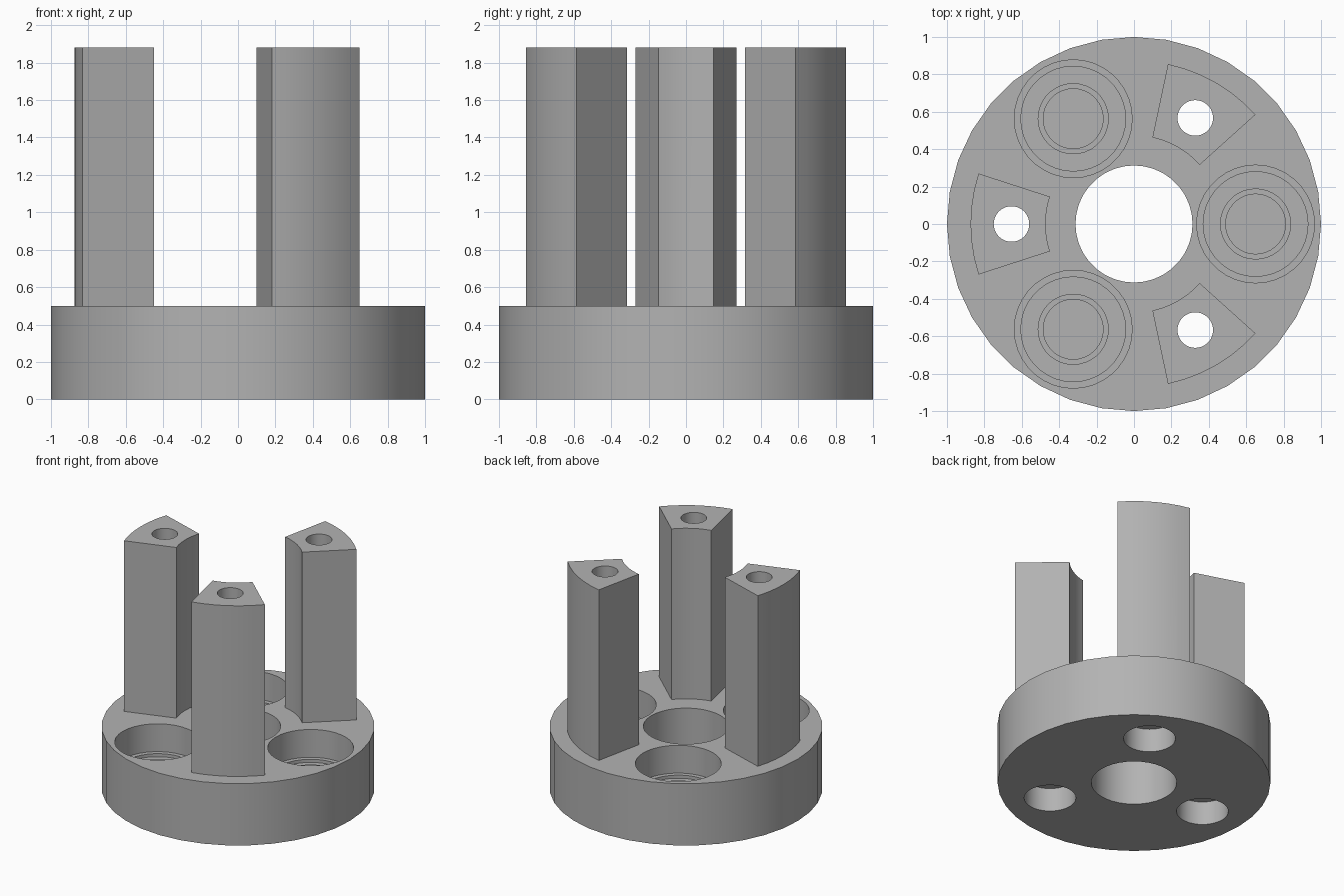
import bpy
import bmesh
from math import cos, sin, radians, pi

cube = bpy.data.objects.get("Cube")
if cube:
    bpy.data.objects.remove(cube, do_unlink=True)

BASE_H, TOP = 0.5, 1.88
RING = 0.655            # radius on which pockets and posts sit

grey = bpy.data.materials.new("plain grey")
grey.use_nodes = True
grey.diffuse_color = (0.45, 0.45, 0.45, 1)
grey.node_tree.nodes["Principled BSDF"].inputs["Base Color"].default_value = grey.diffuse_color


def prism(name, outline, z0, z1):
    """Extrude a flat outline from z0 to z1."""
    bm = bmesh.new()
    face = bm.faces.new([bm.verts.new((x, y, z0)) for x, y in outline])
    top = bmesh.ops.extrude_face_region(bm, geom=[face])["geom"]
    verts = [v for v in top if isinstance(v, bmesh.types.BMVert)]
    bmesh.ops.translate(bm, vec=(0, 0, z1 - z0), verts=verts)
    bmesh.ops.recalc_face_normals(bm, faces=bm.faces)
    mesh = bpy.data.meshes.new(name)
    bm.to_mesh(mesh)
    bm.free()
    mesh.materials.append(grey)
    obj = bpy.data.objects.new(name, mesh)
    bpy.context.collection.objects.link(obj)
    return obj


def polar(r, a):
    return r * cos(a), r * sin(a)


def circle(r, centre=(0, 0), n=36):
    return [(centre[0] + r * cos(2 * pi * i / n), centre[1] + r * sin(2 * pi * i / n))
            for i in range(n)]


def wedge(angle, r0, r1, half, n=6):
    steps = [angle - half + 2 * half * i / n for i in range(n + 1)]
    return [polar(r1, a) for a in steps] + [polar(r0, a) for a in reversed(steps)]


def combine(target, tool, operation):
    """Apply a boolean and discard the tool."""
    tool.hide_render = True
    mod = target.modifiers.new("shape", "BOOLEAN")
    mod.operation, mod.solver, mod.object = operation, "EXACT", tool
    bpy.context.view_layer.objects.active = target
    bpy.ops.object.modifier_apply(modifier=mod.name)
    bpy.data.objects.remove(tool, do_unlink=True)


# Round base with a centre bore
carrier = prism("carrier", circle(1.0), 0, BASE_H)
combine(carrier, prism("centre_bore", circle(0.313), -0.1, 0.6), "DIFFERENCE")

for k in range(3):
    # Blind bearing pocket with a groove and a small centre recess in its floor
    seat = polar(RING - 0.005, radians(120 * k))
    combine(carrier, prism("pocket", circle(0.315, seat), 0.275, 0.6), "DIFFERENCE")
    groove = prism("groove", circle(0.28, seat), 0.25, 0.3)
    combine(groove, prism("groove_core", circle(0.19, seat), 0.2, 0.4), "DIFFERENCE")
    combine(carrier, groove, "DIFFERENCE")
    combine(carrier, prism("recess", circle(0.16, seat), 0.25, 0.3), "DIFFERENCE")

    # Wedge post with a through hole and a counterbore underneath
    angle = radians(60 + 120 * k)
    spot = polar(RING, angle)
    combine(carrier, prism("post", wedge(angle, 0.473, 0.874, radians(18)), 0.4, TOP), "UNION")
    combine(carrier, prism("screw_hole", circle(0.095, spot), -0.1, 2), "DIFFERENCE")
    combine(carrier, prism("counterbore", circle(0.19, spot), -0.1, 0.19), "DIFFERENCE")

# Smooth round walls, crisp edges
bpy.ops.object.select_all(action="DESELECT")
carrier.select_set(True)
bpy.context.view_layer.objects.active = carrier
bpy.ops.object.shade_smooth_by_angle(angle=radians(25))
